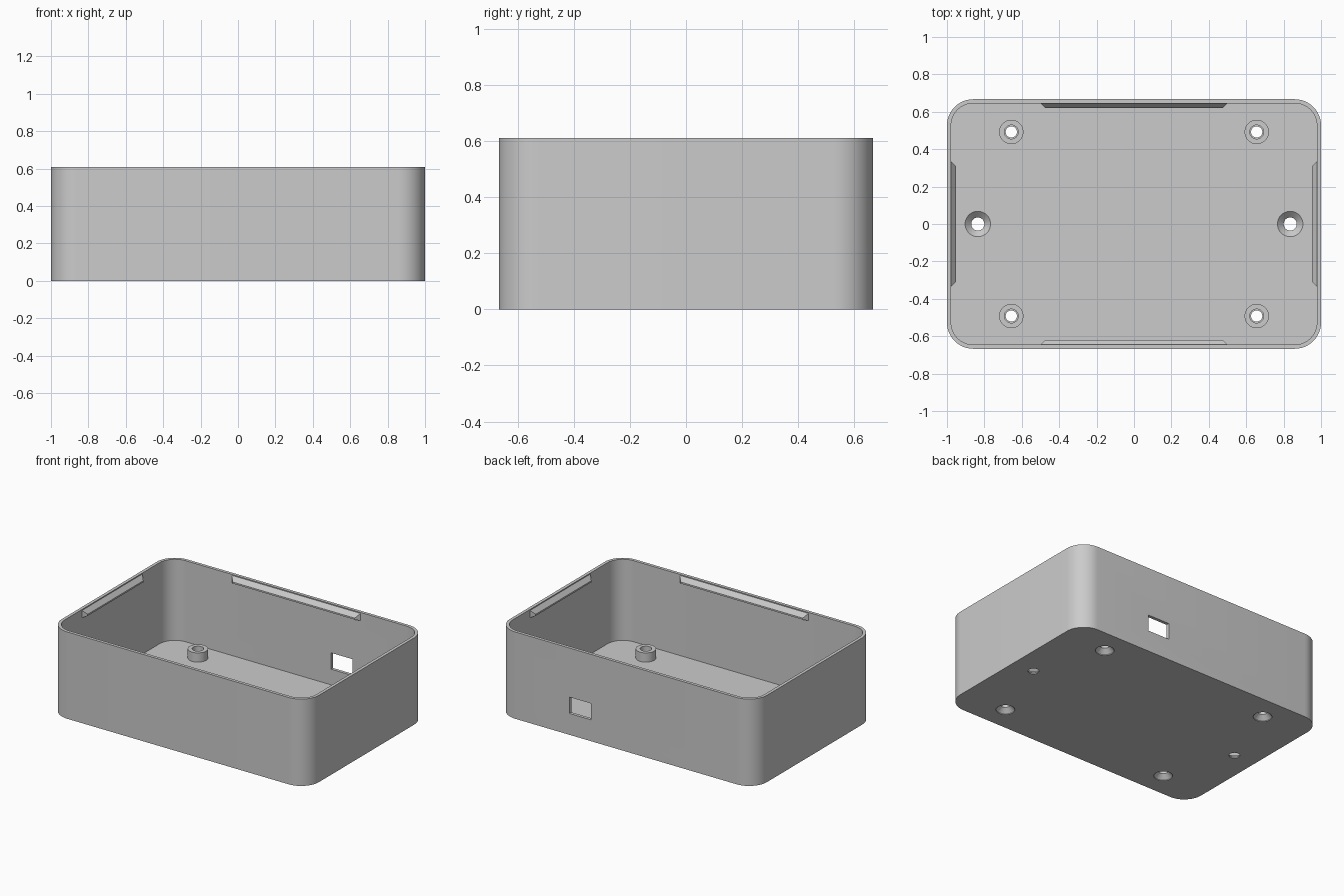
import bpy, bmesh
from math import sin, cos, pi, radians

cube = bpy.data.objects.get("Cube")
if cube:
    bpy.data.objects.remove(cube, do_unlink=True)

HX, HY, HEIGHT = 1.0, 0.667, 0.61      # half sizes and height
WALL, FLOOR, CORNER = 0.022, 0.04, 0.14
POST_X, POST_Y, POST_TOP = 0.656, 0.492, 0.105
SCREW_X = 0.835

grey = bpy.data.materials.new("plain grey")
grey.use_nodes = True
grey.diffuse_color = (0.6, 0.6, 0.6, 1)
grey.node_tree.nodes["Principled BSDF"].inputs["Base Color"].default_value = (0.6, 0.6, 0.6, 1)


def loft(name, rings):
    """Solid skin through a stack of closed rings of equal length."""
    bm = bmesh.new()
    loops = [[bm.verts.new(p) for p in ring] for ring in rings]
    n = len(loops[0])
    for low, high in zip(loops, loops[1:]):
        for i in range(n):
            j = (i + 1) % n
            bm.faces.new((low[i], low[j], high[j], high[i]))
    bm.faces.new(loops[0][::-1])
    bm.faces.new(loops[-1])
    bmesh.ops.recalc_face_normals(bm, faces=bm.faces)
    mesh = bpy.data.meshes.new(name)
    bm.to_mesh(mesh)
    bm.free()
    mesh.materials.append(grey)
    ob = bpy.data.objects.new(name, mesh)
    bpy.context.collection.objects.link(ob)
    return ob


def rounded_ring(inset, z, steps=12):
    r = CORNER - inset
    ring = []
    for k, (sx, sy) in enumerate(((1, 1), (-1, 1), (-1, -1), (1, -1))):
        for s in range(steps + 1):
            a = (k + s / steps) * pi / 2
            ring.append((sx * (HX - CORNER) + r * cos(a),
                         sy * (HY - CORNER) + r * sin(a), z))
    return ring


def turned(name, x, y, profile, sides=40):
    """Upright turned solid from (radius, height) pairs."""
    return loft(name, [[(x + r * cos(2 * pi * i / sides), y + r * sin(2 * pi * i / sides), z)
                        for i in range(sides)] for r, z in profile])


def combine(target, tool, operation):
    mod = target.modifiers.new("combine", 'BOOLEAN')
    mod.operation, mod.solver, mod.object = operation, 'EXACT', tool
    bpy.context.view_layer.objects.active = target
    bpy.ops.object.modifier_apply(modifier=mod.name)
    bpy.data.objects.remove(tool, do_unlink=True)


# Open tray with thin walls
tray = loft("enclosure_tray", [rounded_ring(0, 0), rounded_ring(0, HEIGHT)])
cavity = loft("cavity_cutter", [rounded_ring(WALL, FLOOR), rounded_ring(WALL, HEIGHT + 0.1)])
combine(tray, cavity, 'DIFFERENCE')

# Four mounting posts, bored from above and countersunk from below
for sx in (-1, 1):
    for sy in (-1, 1):
        x, y = sx * POST_X, sy * POST_Y
        combine(tray, turned("post", x, y, [(0.065, FLOOR / 2), (0.065, POST_TOP)]), 'UNION')
        bore = [(0.06, -0.02), (0.06, 0.005), (0.03, 0.035), (0.03, 0.06),
                (0.037, 0.06), (0.037, POST_TOP + 0.05)]
        combine(tray, turned("bore_cutter", x, y, bore), 'DIFFERENCE')

# Two wall screw holes, countersunk from inside
for sx in (-1, 1):
    hole = [(0.035, -0.02), (0.035, 0.008), (0.068, FLOOR), (0.068, FLOOR + 0.05)]
    combine(tray, turned("screw_hole_cutter", sx * SCREW_X, 0, hole), 'DIFFERENCE')

# Rectangular port through the back wall
port = loft("port_cutter", [[(x, y, z) for x, y in ((0.27, 0.6), (0.44, 0.6), (0.44, 0.7), (0.27, 0.7))]
                            for z in (0.15, 0.265)])
combine(tray, port, 'DIFFERENCE')

bpy.ops.object.select_all(action='DESELECT')
tray.select_set(True)
bpy.context.view_layer.objects.active = tray
bpy.ops.object.shade_smooth_by_angle(angle=radians(30))

# Snap ridges with tapered ends, just under the rim of each wall
SECTION = [(0, 0.603), (0.026, 0.573), (0.026, 0.562), (0, 0.552)]   # depth, height


def snap_ridge(name, half_length, wall, along_x, side):
    rings = []
    for end in (-1, 1):
        ring = []
        for d, z in SECTION:
            along, across = end * (half_length - d), side * (wall - d)
            ring.append((along, across, z) if along_x else (across, along, z))
        rings.append(ring)
    return loft(name, rings)


for side, label in ((-1, "front"), (1, "back")):
    snap_ridge(label + "_snap_ridge", 0.5, HY - WALL, True, side)
for side, label in ((-1, "right"), (1, "left")):
    snap_ridge(label + "_snap_ridge", 0.335, HX - WALL, False, side)
